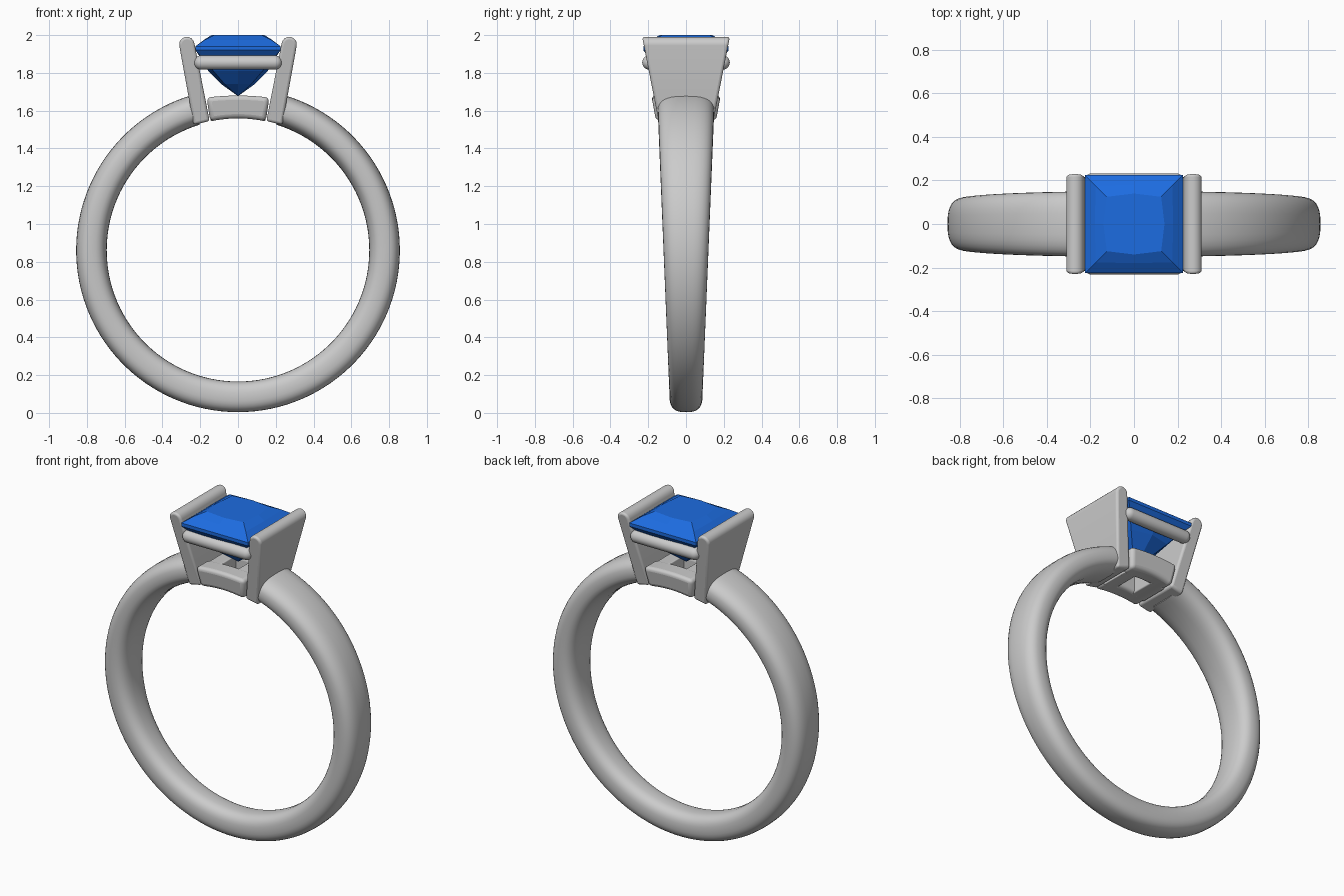
import bpy, bmesh
from math import sin, cos, pi, radians, sqrt

if "Cube" in bpy.data.objects:
    bpy.data.objects.remove(bpy.data.objects["Cube"])

CZ, R_OUT, R_IN = 0.861, 0.857, 0.695   # ring centre height and radii


def finish(name, bm, smooth=True, bevel=0):
    bmesh.ops.recalc_face_normals(bm, faces=bm.faces)
    me = bpy.data.meshes.new(name)
    bm.to_mesh(me)
    bm.free()
    ob = bpy.data.objects.new(name, me)
    bpy.context.collection.objects.link(ob)
    if bevel:
        m = ob.modifiers.new("Bevel", 'BEVEL')
        m.width, m.segments, m.limit_method = bevel, 4, 'ANGLE'
        m.angle_limit = radians(40)
    if smooth:
        bpy.ops.object.select_all(action='DESELECT')
        ob.select_set(True)
        bpy.context.view_layer.objects.active = ob
        bpy.ops.object.shade_smooth_by_angle(angle=radians(40))
    return ob


def loft(bm, rings, cap=True):
    rows = [[bm.verts.new(p) for p in ring] for ring in rings]
    n = len(rows[0])
    for a, b in zip(rows, rows[1:]):
        for i in range(n):
            j = (i + 1) % n
            bm.faces.new((a[i], a[j], b[j], b[i]))
    if cap:
        bm.faces.new(rows[0])
        bm.faces.new(rows[-1])
    return rows


def prism(name, profile, ya, yb, bevel):
    """Extrude an xz profile between two y limits that depend on height."""
    bm = bmesh.new()
    loft(bm, [[(x, f(z), z) for x, z in profile] for f in (ya, yb)])
    return finish(name, bm, bevel=bevel)


def spow(v, e):
    return (1 if v >= 0 else -1) * abs(v) ** e


# Shank: rounded section swept around the open ring, narrower at the bottom
bm = bmesh.new()
rings = []
start, steps, sides = radians(17), 112, 32
for k in range(steps + 1):
    a = start + (2 * pi - 2 * start) * k / steps
    w = 0.119 + 0.032 * cos(a)
    ring = []
    for i in range(sides):
        t = 2 * pi * i / sides
        r = (R_OUT + R_IN) / 2 + (R_OUT - R_IN) / 2 * spow(sin(t), 0.8)
        ring.append((r * sin(a), w * spow(cos(t), 0.7), CZ + r * cos(a)))
    rings.append(ring)
loft(bm, rings)
finish("shank", bm)

# Two leaning side plates with rounded tops
for side, s in (("left", -1), ("right", 1)):
    prof = [(0.15, 1.545), (0.235, 1.525), (0.311, 1.945)]
    for i in range(1, 8):
        t = radians(-10) + pi * i / 8
        prof.append((0.271 + 0.041 * cos(t), 1.950 + 0.041 * sin(t)))
    prof.append((0.231, 1.957))
    prof = [(s * x, z) for x, z in prof]

    def half(z):
        return 0.142 + (z - 1.53) / 0.46 * 0.09
    prism(side + "_plate", prof, lambda z: -half(z), half, 0.014)


# Base frame: curved front and back bars plus two cross bars
def arc_profile(x0, x1, flare=0):
    xs = [x0 + (x1 - x0) * i / 12 for i in range(13)]
    low = [(x, CZ + sqrt(0.698 ** 2 - x * x)) for x in xs]
    high = [(x * (1 + flare), 1.680 - 0.5 * x * x) for x in reversed(xs)]
    return low + high


for side, s in (("front", -1), ("back", 1)):
    prism(side + "_base_bar", arc_profile(-0.147, 0.147, 0.13),
          lambda z: s * 0.06, lambda z: s * (0.158 + (z - 1.54) * 0.18), 0.025)
for side, s in (("left", -1), ("right", 1)):
    prism(side + "_base_cross_bar", arc_profile(s * 0.055, s * 0.145),
          lambda z: -0.09, lambda z: 0.09, 0.012)

# Round rails under the stone, with domed ends
for side, s in (("front", -1), ("back", 1)):
    bm = bmesh.new()
    rings = []
    rad, L = 0.038, 0.195
    stations = [(-L - rad * cos(t), rad * sin(t))
                for t in [0.1 + (pi / 2 - 0.1) * i / 6 for i in range(7)]]
    stations += [(-x, r) for x, r in reversed(stations)]
    for x, r in stations:
        rings.append([(x, s * 0.194 + r * cos(2 * pi * i / 24),
                       1.855 + r * sin(2 * pi * i / 24)) for i in range(24)])
    loft(bm, rings)
    finish(side + "_rail", bm)


# Square-cut stone: corner and mid-side distances for each level
levels = [  # height, mid-side distance, corner distance
    (2.000, 0.140, 0.125),
    (1.975, 0.180, 0.176),
    (1.940, 0.226, 0.226),
    (1.920, 0.226, 0.226),
    (1.870, 0.190, 0.180),
    (1.810, 0.158, 0.130),
    (1.740, 0.088, 0.070),
]
bm = bmesh.new()
rings = []
for z, m, c in levels:
    rings.append([(m, 0, z), (c, c, z), (0, m, z), (-c, c, z),
                  (-m, 0, z), (-c, -c, z), (0, -m, z), (c, -c, z)])
rows = loft(bm, rings, cap=False)
bm.faces.new(rows[0])
tip = bm.verts.new((0, 0, 1.677))
for i in range(8):
    bm.faces.new((rows[-1][i], rows[-1][(i + 1) % 8], tip))
gem = finish("stone", bm, smooth=False)
blue = bpy.data.materials.new("blue")
blue.diffuse_color = (0.012, 0.15, 0.75, 1)
blue.use_nodes = True
blue.node_tree.nodes["Principled BSDF"].inputs["Base Color"].default_value = blue.diffuse_color
gem.data.materials.append(blue)
